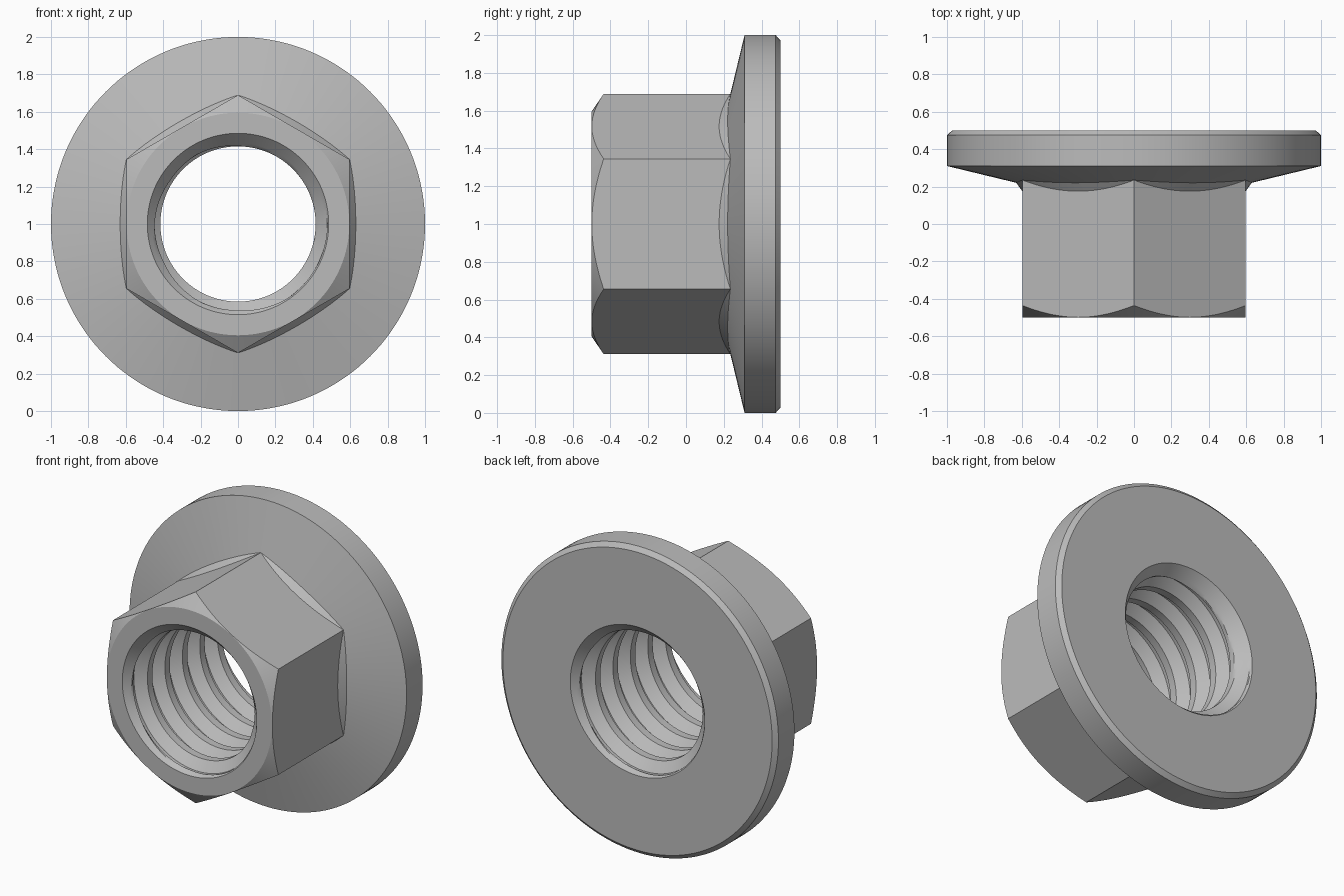
import bpy, bmesh, math

if "Cube" in bpy.data.objects:
    bpy.data.objects.remove(bpy.data.objects["Cube"])

N = 144                      # segments round the axis (24 per hexagon side)
APOTHEM = 0.597
BORE_MAJOR, BORE_MINOR, PITCH = 0.485, 0.415, 0.18

steel = bpy.data.materials.new("grey steel")
steel.diffuse_color = (0.5, 0.5, 0.5, 1)
steel.use_nodes = True
steel.node_tree.nodes["Principled BSDF"].inputs["Base Color"].default_value = steel.diffuse_color


def skin(name, row_count, point, flip=False):
    """Skin rows of (radius, y) given by point(row, angle) round the y axis."""
    bm = bmesh.new()
    cols = []
    for i in range(N + 1):
        a = 2 * math.pi * i / N
        col = []
        for k in range(row_count):
            r, y = point(k, a)
            col.append(bm.verts.new((r * math.sin(a), y, 1 + r * math.cos(a))))
        cols.append(col)
    for c, d in zip(cols, cols[1:]):
        for k in range(row_count - 1):
            quad = (c[k], c[k + 1], d[k + 1], d[k])
            bm.faces.new(quad[::-1] if flip else quad)
    bmesh.ops.remove_doubles(bm, verts=bm.verts, dist=1e-5)
    bmesh.ops.dissolve_degenerate(bm, edges=bm.edges, dist=1e-5)
    me = bpy.data.meshes.new(name)
    bm.to_mesh(me)
    bm.free()
    me.materials.append(steel)
    ob = bpy.data.objects.new(name, me)
    bpy.context.collection.objects.link(ob)
    bpy.ops.object.select_all(action='DESELECT')
    ob.select_set(True)
    bpy.context.view_layer.objects.active = ob
    bpy.ops.object.shade_smooth_by_angle(angle=math.radians(25))
    return ob


def hex_rows(a):
    """Hexagon radius, flared foot radius and flare amount; corner at the top."""
    phi = (a % (math.pi / 3)) - math.pi / 6
    t = math.tan(phi) / math.tan(math.pi / 6)
    bulge = max(0.0, 1 - t * t)
    return APOTHEM / math.cos(phi), (APOTHEM + 0.033 * bulge) / math.cos(phi), bulge


def cone_y(r):
    return 0.31 - (1 - r) * 0.242


# Hexagon with turned front chamfer and a small flare at its foot
def body_point(k, a):
    r, foot, bulge = hex_rows(a)
    return [(BORE_MAJOR, -0.5), (0.595, -0.5), (r, -0.5 + (r - 0.595) * 0.68),
            (r, cone_y(foot) - 0.045 * bulge), (foot, cone_y(foot))][k]


skin("hex_body", 5, body_point)


# Flange: shallow cone, rim, rear chamfer and flat bearing face
def flange_point(k, a):
    foot = hex_rows(a)[1]
    return [(foot, cone_y(foot)), (1, 0.31), (1, 0.475), (0.972, 0.5), (BORE_MAJOR, 0.5)][k]


skin("flange", 5, flange_point)

# Right-handed internal thread with countersunk ends
PROFILE = [(0.0, 0), (0.14, 0), (0.29, 0.5), (0.44, 1), (0.58, 1), (0.72, 0.5), (0.86, 0)]
SUB = 2
STEPS = len(PROFILE) * SUB
TURNS = 8


def thread_point(k, a):
    turn, s = divmod(k, STEPS)
    i, f = divmod(s, SUB)
    p, q = PROFILE[i], (PROFILE + [(1.0, 0)])[i + 1]
    u = p[0] + (q[0] - p[0]) * f / SUB
    depth = p[1] + (q[1] - p[1]) * f / SUB
    y = (turn + u - TURNS / 2 - 0.5 + a / (2 * math.pi)) * PITCH
    y = min(0.5, max(-0.5, y))
    r = BORE_MINOR + (BORE_MAJOR - 0.008 - BORE_MINOR) * depth
    return max(r, BORE_MAJOR - (0.5 - abs(y)) * 0.9), y


skin("threaded_bore", STEPS * TURNS + 1, thread_point, flip=True)
